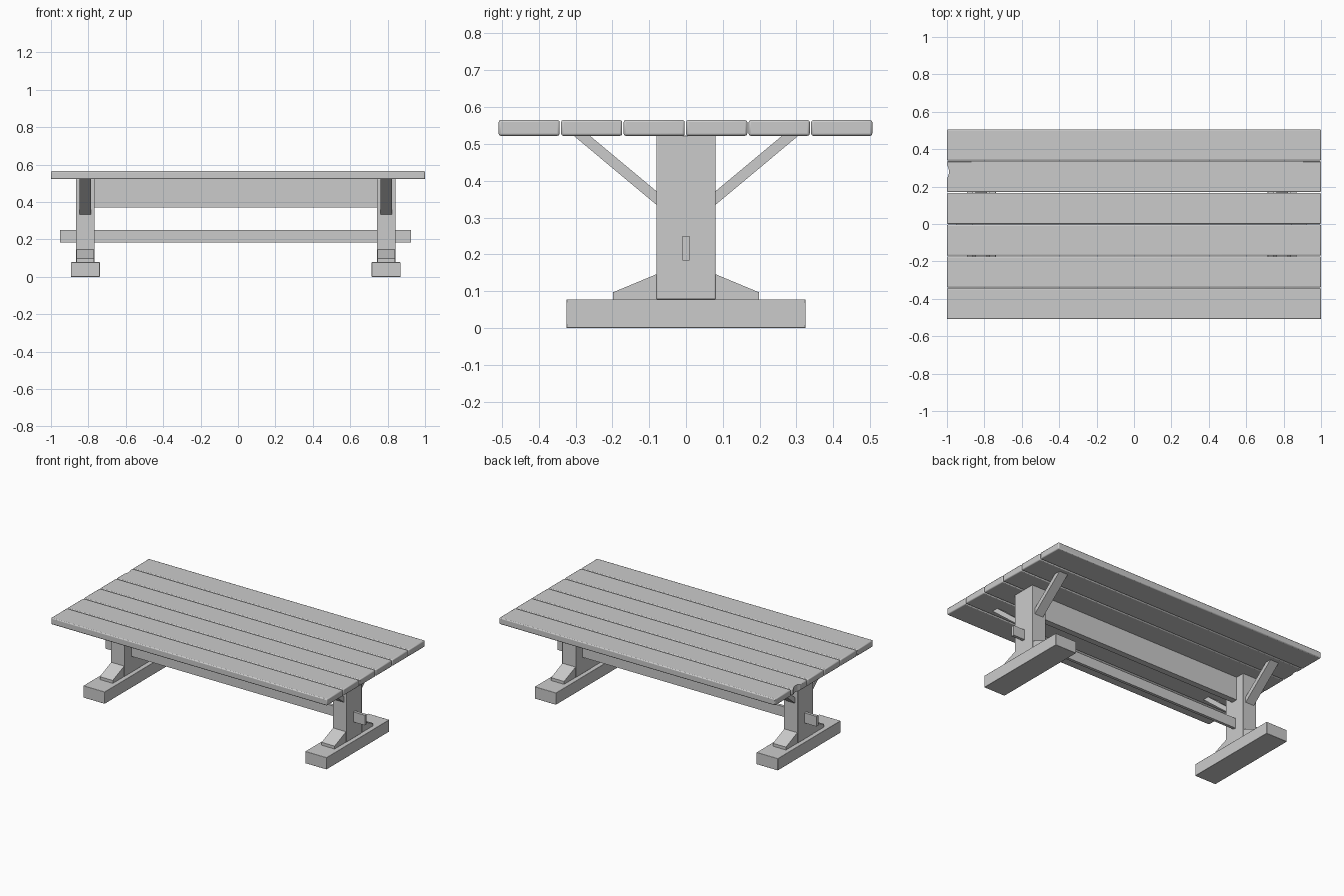
import bpy, bmesh, math

if "Cube" in bpy.data.objects:
    bpy.data.objects.remove(bpy.data.objects["Cube"])


def finish(obj, bevel=0.0, segments=2):
    if bevel:
        m = obj.modifiers.new("soft_edges", 'BEVEL')
        m.width = bevel
        m.segments = segments
        m.limit_method = 'ANGLE'
    bpy.ops.object.select_all(action='DESELECT')
    obj.select_set(True)
    bpy.context.view_layer.objects.active = obj
    bpy.ops.object.shade_smooth_by_angle(angle=math.radians(35))
    return obj


def prism(name, profile, x0, x1, bevel=0.0, segments=2):
    """Extrude a (y, z) profile along x."""
    bm = bmesh.new()
    face = bm.faces.new([bm.verts.new((x0, y, z)) for y, z in profile])
    ext = bmesh.ops.extrude_face_region(bm, geom=[face])
    verts = [g for g in ext["geom"] if isinstance(g, bmesh.types.BMVert)]
    bmesh.ops.translate(bm, verts=verts, vec=(x1 - x0, 0, 0))
    bmesh.ops.recalc_face_normals(bm, faces=bm.faces[:])
    mesh = bpy.data.meshes.new(name)
    bm.to_mesh(mesh)
    bm.free()
    obj = bpy.data.objects.new(name, mesh)
    bpy.context.collection.objects.link(obj)
    return finish(obj, bevel, segments)


def box(name, x0, x1, y0, y1, z0, z1, bevel=0.0):
    return prism(name, [(y0, z0), (y1, z0), (y1, z1), (y0, z1)], x0, x1, bevel)


# Tabletop planks with softly rounded edges
planks = []
for i in range(6):
    y0 = -0.509 + i * 0.1698
    planks.append(box(f"tabletop_plank_{i + 1}", -1, 1, y0, y0 + 0.166,
                      0.522, 0.565, 0.006))

# Small worn notch in the end of one plank
bpy.ops.mesh.primitive_cylinder_add(vertices=48, radius=0.06, depth=0.2,
                                    location=(-1.049, 0.28, 0.54))
cutter = bpy.context.object
cutter.name = "notch_cutter"
cutter.hide_render = True
cutter.hide_viewport = True
cutter.display_type = 'WIRE'
notch = planks[4].modifiers.new("notch", 'BOOLEAN')
notch.operation = 'DIFFERENCE'
notch.object = cutter

# Two trestles: foot, post, gussets and diagonal braces
for side, cx in (("left", -0.816), ("right", 0.792)):
    box(f"{side}_foot", cx - 0.077, cx + 0.077, -0.325, 0.325, 0, 0.078, 0.002)
    box(f"{side}_post", cx - 0.05, cx + 0.05, -0.08, 0.08, 0.078, 0.523, 0.002)
    for end, s in (("front", -1), ("back", 1)):
        gusset = [(0.078, 0.078), (0.198, 0.078), (0.198, 0.097), (0.078, 0.147)]
        prism(f"{side}_{end}_gusset", [(s * y, z) for y, z in gusset],
              cx - 0.047, cx + 0.047)
        brace = [(0.076, 0.331), (0.306, 0.523), (0.262, 0.523), (0.076, 0.368)]
        prism(f"{side}_{end}_brace", [(s * y, z) for y, z in brace],
              cx - 0.031, cx + 0.031)

# Beam under the top and through-stretcher
box("top_beam", -0.77, 0.745, -0.02, 0.02, 0.37, 0.523)
box("stretcher", -0.953, 0.926, -0.009, 0.01, 0.184, 0.25)
